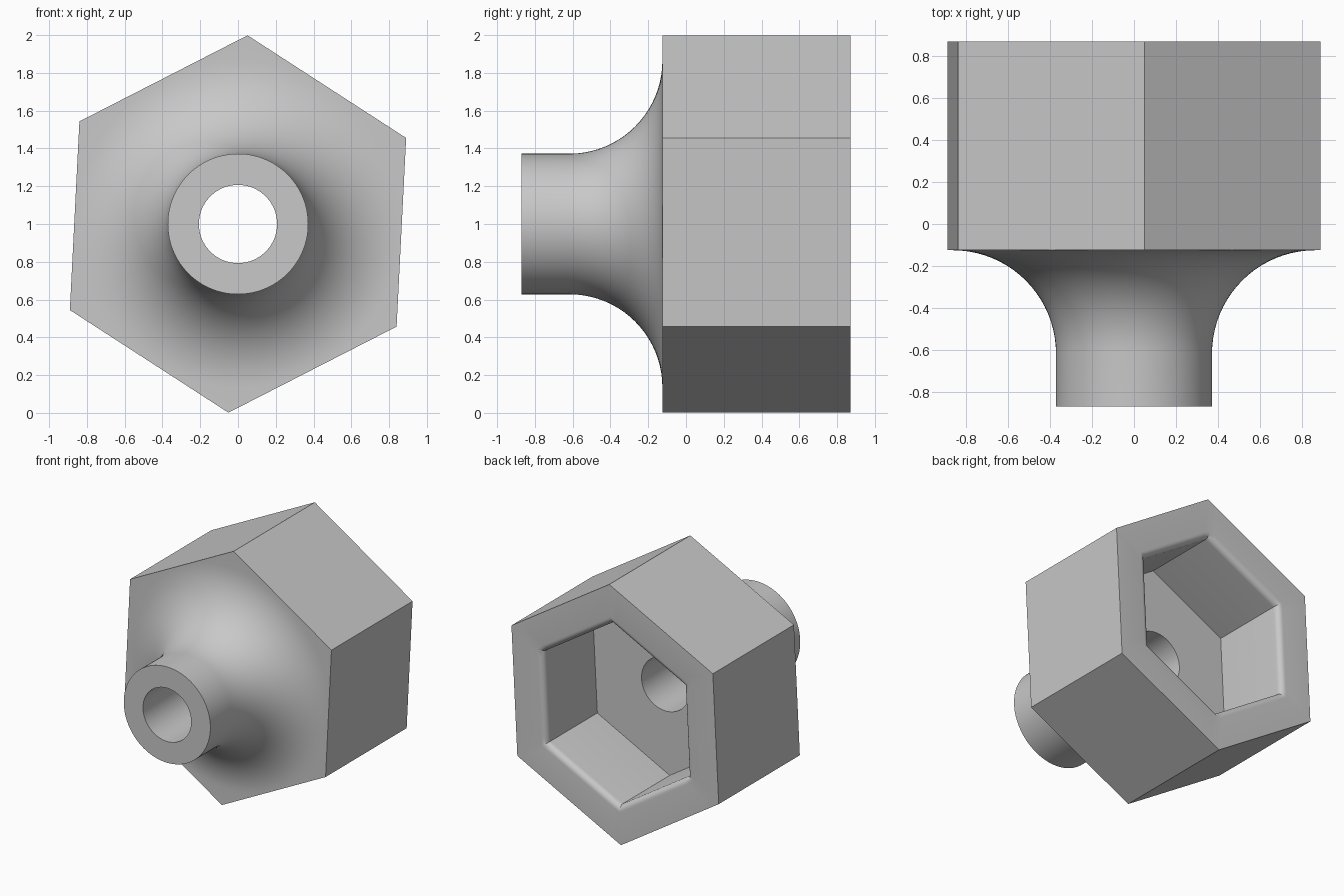
import bpy, bmesh
from math import sin, cos, pi, radians

cube = bpy.data.objects.get("Cube")
if cube:
    bpy.data.objects.remove(cube)

SEGMENTS = 96             # multiple of six, so hexagon corners are exact
TURN = radians(27.1)      # direction of the first hexagon corner
BACK, SHOULDER, TIP = 0.87, -0.125, -0.87
FLOOR = BACK - 0.62
TUBE_R, HOLE_R = 0.372, 0.207
FILLET = 0.493
RIM = 0.045               # rounding at the socket mouth
SOCKET = 0.605            # socket apothem
OUTER = cos(pi / 6)       # outer apothem


def ring(bm, y, size, hexagon=False):
    """Loop of vertices around the y axis; size is a radius or an apothem."""
    verts = []
    for i in range(SEGMENTS):
        a = 2 * pi * i / SEGMENTS
        r = size / cos(a % (pi / 3) - pi / 6) if hexagon else size
        verts.append(bm.verts.new((r * cos(a + TURN), y, 1 + r * sin(a + TURN))))
    return verts


bm = bmesh.new()

# Through hole and socket floor
rings = [ring(bm, TIP, HOLE_R), ring(bm, FLOOR, HOLE_R),
         ring(bm, FLOOR, SOCKET, True)]

# Rounded socket mouth
for k in range(7):
    t = k / 6 * pi / 2
    rings.append(ring(bm, BACK - RIM + RIM * sin(t),
                      SOCKET + RIM * (1 - cos(t)), True))

# Hexagonal body
rings += [ring(bm, BACK, OUTER, True), ring(bm, SHOULDER, OUTER, True)]

# Concave fillet down to the tube
for k in range(21):
    t = k / 20 * pi / 2
    rings.append(ring(bm, SHOULDER - FILLET * (1 - cos(t)),
                      TUBE_R + FILLET * (1 - sin(t))))

# Tube end
rings.append(ring(bm, TIP, TUBE_R))

# Skin neighbouring loops, closing the last onto the first
for a, b in zip(rings, rings[1:] + rings[:1]):
    for i in range(SEGMENTS):
        j = (i + 1) % SEGMENTS
        bm.faces.new((a[i], a[j], b[j], b[i]))
bmesh.ops.recalc_face_normals(bm, faces=bm.faces[:])

mesh = bpy.data.meshes.new("hex_socket_adapter")
bm.to_mesh(mesh)
bm.free()
adapter = bpy.data.objects.new("hex_socket_adapter", mesh)
bpy.context.collection.objects.link(adapter)

# Plain grey
grey = bpy.data.materials.new("light_grey")
grey.use_nodes = True
colour = (0.58, 0.58, 0.58, 1)
grey.diffuse_color = colour
grey.node_tree.nodes["Principled BSDF"].inputs["Base Color"].default_value = colour
mesh.materials.append(grey)

bpy.ops.object.select_all(action='DESELECT')
adapter.select_set(True)
bpy.context.view_layer.objects.active = adapter
bpy.ops.object.shade_smooth_by_angle(angle=radians(35))
